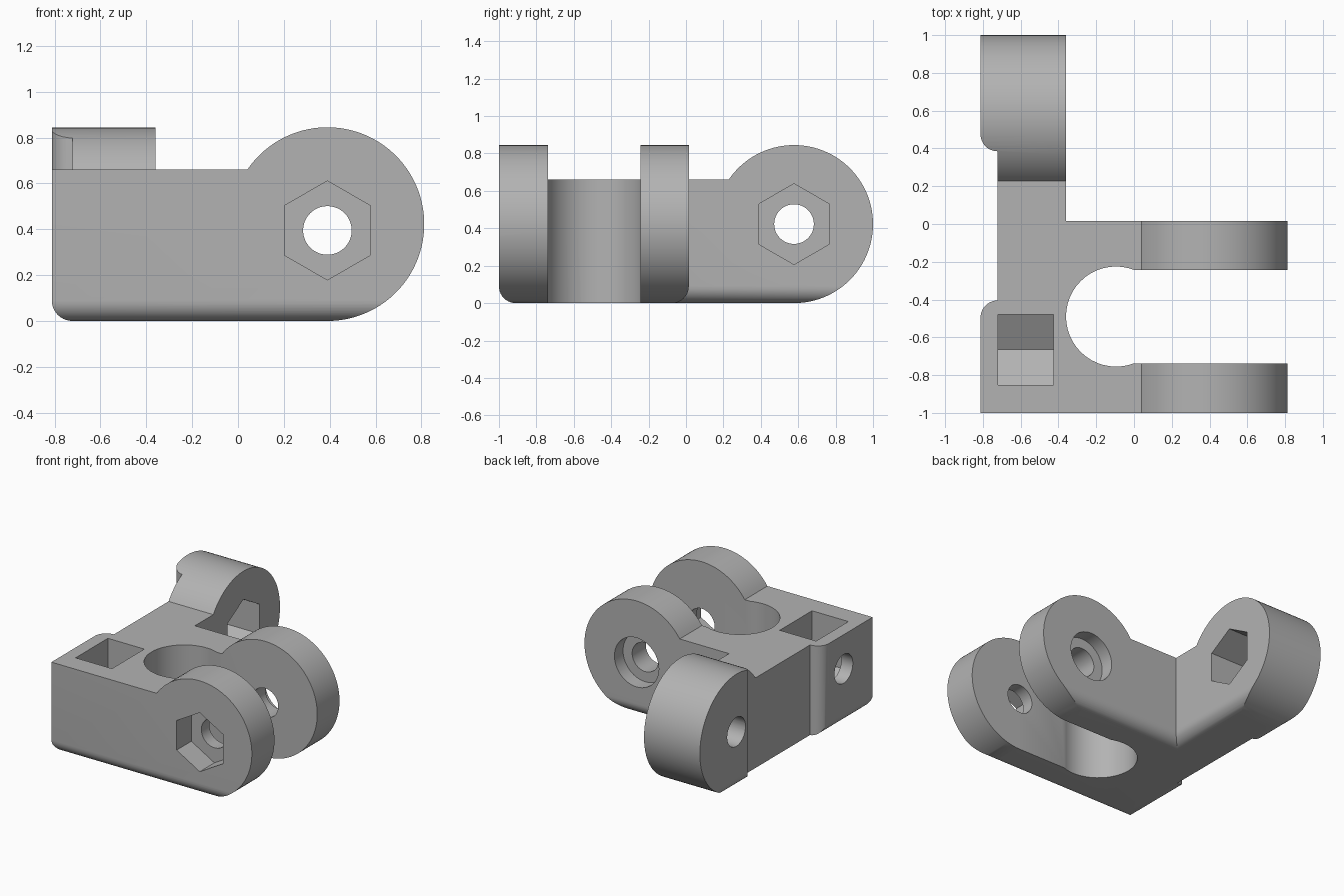
import bpy, bmesh
from math import asin, cos, sin, pi, radians
from mathutils import Vector

old = bpy.data.objects.get("Cube")
if old:
    bpy.data.objects.remove(old, do_unlink=True)

X, TOP, R, F = 0.8125, 0.66, 0.4225, 0.09   # half width, deck height, knuckle radius, fillet
INNER, BACK, HOLE, HEX = -0.36, 0.015, 0.106, 0.216

steel = bpy.data.materials.new("plain_grey")
steel.use_nodes = True
GREY = (0.45, 0.45, 0.45, 1)
steel.diffuse_color = GREY
steel.node_tree.nodes["Principled BSDF"].inputs["Base Color"].default_value = GREY


def arc(u, v, r, start, end, n):
    """Points along an arc, angles in degrees."""
    angles = [radians(start + (end - start) * i / n) for i in range(n + 1)]
    return [(u + r * cos(a), v + r * sin(a)) for a in angles]


def prism(name, outline, axis, lo, hi):
    """Extrude a 2D outline along an axis; (u, v) fill the other two axes in order."""
    def place(u, v, w):
        return {"x": (w, u, v), "y": (u, w, v), "z": (u, v, w)}[axis]
    bm = bmesh.new()
    face = bm.faces.new([bm.verts.new(place(u, v, lo)) for u, v in outline])
    moved = bmesh.ops.extrude_face_region(bm, geom=[face])["geom"]
    verts = [g for g in moved if isinstance(g, bmesh.types.BMVert)]
    bmesh.ops.translate(bm, verts=verts, vec=Vector(place(0, 0, hi - lo)))
    bmesh.ops.recalc_face_normals(bm, faces=bm.faces)
    mesh = bpy.data.meshes.new(name)
    bm.to_mesh(mesh)
    bm.free()
    mesh.materials.append(steel)
    ob = bpy.data.objects.new(name, mesh)
    bpy.context.collection.objects.link(ob)
    return ob


def combine(target, tool, operation):
    """Apply a boolean and remove the tool."""
    mod = target.modifiers.new("cut", "BOOLEAN")
    mod.operation, mod.solver, mod.object = operation, "EXACT", tool
    bpy.context.view_layer.objects.active = target
    bpy.ops.object.modifier_apply(modifier=mod.name)
    bpy.data.objects.remove(tool, do_unlink=True)


def knuckle(centre, start):
    """Side profile: flat deck running into a round end."""
    end = 180 - asin((TOP - R) / R) * 180 / pi
    return start + arc(centre, R, R, -90, end, 64)


def rounded_bottom(lo, hi):
    """Upright section with both lower corners rounded."""
    return ([(lo, 1)] + arc(lo + F, F, F, 180, 270, 10)
            + arc(hi - F, F, F, 270, 360, 10) + [(hi, 1)])


def circle(u, v, r):
    return arc(u, v, r, 0, 352.5, 47)


def hexagon(u, v):
    return arc(u, v, HEX, 30, 330, 5)


LUG_X, LUG_Z = X - R, 0.395
KN_Y = 1 - R

# Fork block with its two round lugs
corner = [(-X, TOP)] + arc(-X + F, F, F, 180, 270, 10)
body = prism("hinge_body", knuckle(LUG_X, corner), "y", -1, BACK)
combine(body, prism("section", rounded_bottom(-1, BACK), "x", -2, 2), "INTERSECT")

# Side arm ending in a wide knuckle
arm = prism("arm", knuckle(KN_Y, [(-0.5, TOP), (-0.5, 0)]), "x", -X, INNER)
combine(arm, prism("section", rounded_bottom(-X, INNER), "y", -2, 2), "INTERSECT")
combine(body, arm, "UNION")

# Fork gap with its round root
combine(body, prism("root", circle(-0.095, -0.49, 0.265), "z", -1, 2), "DIFFERENCE")
gap = [(-0.095, -0.738), (2, -0.738), (2, -0.243), (-0.095, -0.243)]
combine(body, prism("gap", gap, "z", -1, 2), "DIFFERENCE")

# Recess along the outer side, with rounded mouths
recess = ([(-1, -0.405 - F)] + arc(-X + F, -0.405 - F, F, 180, 90, 10)
          + arc(-X + F, 0.385 + F, F, 270, 180, 10) + [(-1, 0.385 + F)])
combine(body, prism("recess", recess, "z", -1, 2), "DIFFERENCE")

# Fork pin: through hole, hexagonal pocket in front, counterbore behind
combine(body, prism("pin", circle(LUG_X, LUG_Z, HOLE), "y", -2, 0.2), "DIFFERENCE")
combine(body, prism("pocket", hexagon(LUG_X, LUG_Z), "y", -2, -0.83), "DIFFERENCE")
combine(body, prism("bore", circle(LUG_X, LUG_Z, 0.18), "y", BACK - 0.1, 0.2), "DIFFERENCE")

# Arm pin: through hole and deep hexagonal pocket
combine(body, prism("pin", circle(KN_Y, R, HOLE), "x", -2, 0), "DIFFERENCE")
combine(body, prism("pocket", hexagon(KN_Y, R), "x", INNER - 0.3, 0), "DIFFERENCE")

# Nut slot open at the top, with a hole from the side
NUT_Y, NUT_Z = -0.665, 0.41
half = HEX * cos(pi / 6)
slot = [(NUT_Y, NUT_Z - HEX), (NUT_Y + half, NUT_Z - HEX / 2), (NUT_Y + half, 1),
        (NUT_Y - half, 1), (NUT_Y - half, NUT_Z - HEX / 2)]
combine(body, prism("slot", slot, "x", -0.72, -0.425), "DIFFERENCE")
combine(body, prism("side_hole", circle(NUT_Y, NUT_Z, HOLE), "x", -2, -0.6), "DIFFERENCE")

# Smooth curves, crisp edges
bpy.ops.object.select_all(action="DESELECT")
body.select_set(True)
bpy.context.view_layer.objects.active = body
bpy.ops.object.shade_smooth_by_angle(angle=radians(30))
